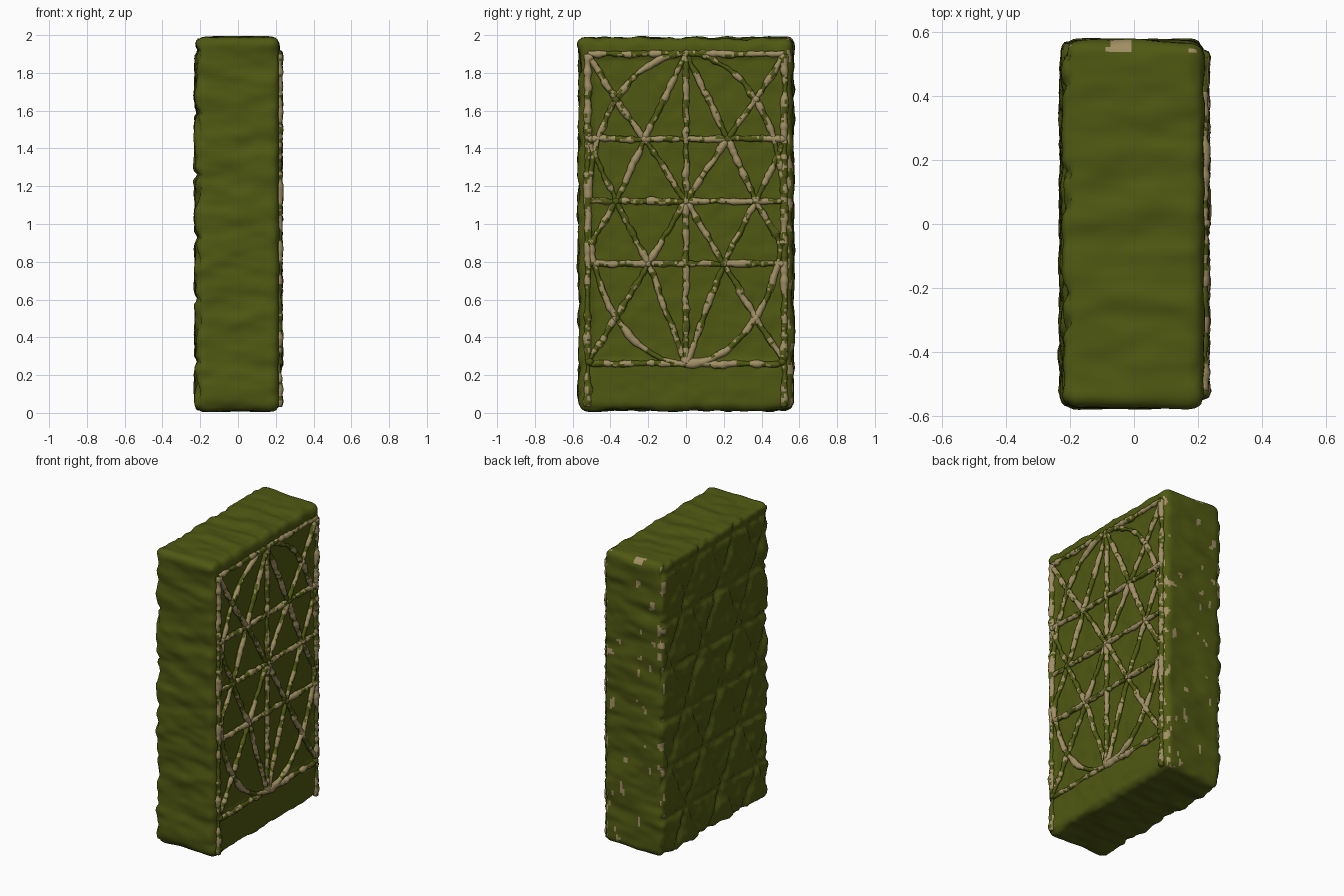
import bpy, bmesh, math
from mathutils import Vector, noise

if "Cube" in bpy.data.objects:
    bpy.data.objects.remove(bpy.data.objects["Cube"])


def material(name, rgb):
    m = bpy.data.materials.new(name)
    m.diffuse_color = (*rgb, 1)
    m.use_nodes = True
    m.node_tree.nodes["Principled BSDF"].inputs["Base Color"].default_value = m.diffuse_color
    return m


moss = material("moss green", (0.078, 0.098, 0.006))
tan = material("dry tan", (0.36, 0.28, 0.13))


def finish(bm, name):
    me = bpy.data.meshes.new(name)
    bm.to_mesh(me)
    bm.free()
    me.materials.append(moss)
    me.materials.append(tan)
    for p in me.polygons:
        p.use_smooth = True
    ob = bpy.data.objects.new(name, me)
    bpy.context.collection.objects.link(ob)
    return ob


# Slab: finely cut box, rounded, then rippled
HALF = Vector((0.218, 0.568, 0.986))
ROUND = 0.045
STEP = 0.016
bm = bmesh.new()
bmesh.ops.create_cube(bm, size=2)
for v in bm.verts:
    v.co = Vector(v.co[i] * HALF[i] for i in range(3))
for axis in range(3):
    n = int(2 * HALF[axis] / STEP)
    normal = Vector((0, 0, 0))
    normal[axis] = 1
    for k in range(1, n):
        spot = Vector((0, 0, 0))
        spot[axis] = -HALF[axis] + 2 * HALF[axis] * k / n
        # only faces crossing the plane need to be cut: the last strip
        fs = [f for f in bm.faces if max(v.co[axis] for v in f.verts) > spot[axis] + 1e-6] if k < 2 else strip
        geom = set(fs)
        for f in fs:
            geom.update(f.verts)
            geom.update(f.edges)
        bmesh.ops.bisect_plane(bm, geom=list(geom), plane_co=spot, plane_no=normal, dist=1e-6)
        strip = [f for f in bm.faces if f.calc_center_median()[axis] > spot[axis]]


def crease(y, z):
    # distance to the nearest line of a triangular lattice on the back
    best = 1
    for a in (0, 62, 118):
        t = (y * math.sin(math.radians(a)) + z * math.cos(math.radians(a)) + 0.07) / 0.33
        best = min(best, abs(t - round(t)) * 0.33)
    return best


for v in bm.verts:
    p = v.co.copy()
    inner = Vector(max(-HALF[i] + ROUND, min(HALF[i] - ROUND, p[i])) for i in range(3))
    d = (p - inner).normalized()
    q = inner + d * ROUND
    ripple = 0.014 * noise.noise(Vector((q.x * 4, q.y * 11, q.z * 11)))
    ripple += 0.006 * noise.noise(Vector((q.x * 9 + 5, q.y * 22, q.z * 22)))
    if d.x < -0.7:
        ripple += 0.008 - 0.018 * math.exp(-(crease(q.y, q.z) / 0.018) ** 2)
    if d.x > 0.7:
        ripple *= 0.5
        # shallow recess inside the frame
        if abs(q.y) < 0.5 and 0.28 < q.z + 1 < 1.88:
            ripple -= 0.01
    v.co = q + d * ripple + Vector((0, 0, 1))
bm.normal_update()
# Worn flecks along the rear edges
for f in bm.faces:
    c = f.calc_center_median()
    edge = c.y > 0.535 and (abs(c.x) > 0.19 or c.z > 1.955)
    fleck = noise.noise(Vector((c.x * 20, c.y * 20, c.z * 14)))
    if (edge and fleck > 0.2) or (c.y > 0.54 and fleck > 0.5):
        f.material_index = 1
finish(bm, "slab")


# Vine ribs: lumpy tubes on the right face
FACE = 0.217
ribs = bmesh.new()


def rib(points, radius=0.017, sides=8):
    pts = [Vector((FACE, y, z)) for y, z in points]
    path = []
    for a, b in zip(pts, pts[1:]):
        n = max(1, int((b - a).length / 0.012))
        path += [a.lerp(b, i / n) for i in range(n)]
    path.append(pts[-1])
    rings = []
    for i, p in enumerate(path):
        t = (path[min(i + 1, len(path) - 1)] - path[max(i - 1, 0)]).normalized()
        out = Vector((1, 0, 0))
        side = t.cross(out)
        r = radius * (0.95 + 0.35 * noise.noise(p * 9) + 0.45 * noise.noise(p * 35))
        wob = side * 0.008 * noise.noise(p * 14 + Vector((7, 0, 0)))
        rings.append([ribs.verts.new(p + wob + r * (math.cos(k * math.tau / sides) * out
                      + math.sin(k * math.tau / sides) * side)) for k in range(sides)])
    for a, b in zip(rings, rings[1:]):
        for k in range(sides):
            j = (k + 1) % sides
            ribs.faces.new((a[k], a[j], b[j], b[k]))
    ribs.faces.new(rings[0])
    ribs.faces.new(rings[-1])


# Horizontal bars and centre stem
for z in (0.26, 0.79, 1.12, 1.45, 1.90):
    rib([(-0.52, z), (0.52, z)])
rib([(0, 0.26), (0, 1.9)], 0.018)
# Oval hoop
rib([(0.52 * math.sin(a * math.tau / 72), 1.08 + 0.82 * math.cos(a * math.tau / 72)) for a in range(73)])
# Mirrored uprights, diagonals and fan lines
for s in (-1, 1):
    rib([(s * 0.52, 0.03), (s * 0.52, 1.9)], 0.019)
    rib([(s * 0.51, 1.88), (s * 0.37, 1.66), (s * 0.22, 1.45), (0, 1.12),
         (-s * 0.2, 0.79), (-s * 0.37, 0.5), (-s * 0.52, 0.27)])
    rib([(0, 1.9), (s * 0.22, 1.45), (s * 0.37, 1.12), (s * 0.51, 0.88)])
    rib([(0, 0.26), (s * 0.2, 0.79), (s * 0.37, 1.12), (s * 0.51, 1.42)])
# Knots where the vines cross
knots = [(0, 1.12), (0, 1.9), (0, 0.26)]
for s in (-1, 1):
    knots += [(s * y, z) for y, z in ((0.22, 1.45), (0.2, 0.79), (0.37, 0.5), (0.37, 1.66),
              (0.37, 1.12), (0.51, 0.27), (0.51, 1.45), (0.51, 0.9), (0.51, 1.88))]
for y, z in knots:
    made = bmesh.ops.create_icosphere(ribs, subdivisions=2, radius=0.022)
    for v in made["verts"]:
        v.co += Vector((FACE, y, z))

bmesh.ops.recalc_face_normals(ribs, faces=ribs.faces[:])
ribs.normal_update()
# Dry tan patches on the outward side of the vines
for f in ribs.faces:
    c = f.calc_center_median()
    patch = noise.noise(c * 9) + 0.8 * noise.noise(c * 35)
    if f.normal.x > 0.25 and patch > -0.08:
        f.material_index = 1
finish(ribs, "vine_ribs")
